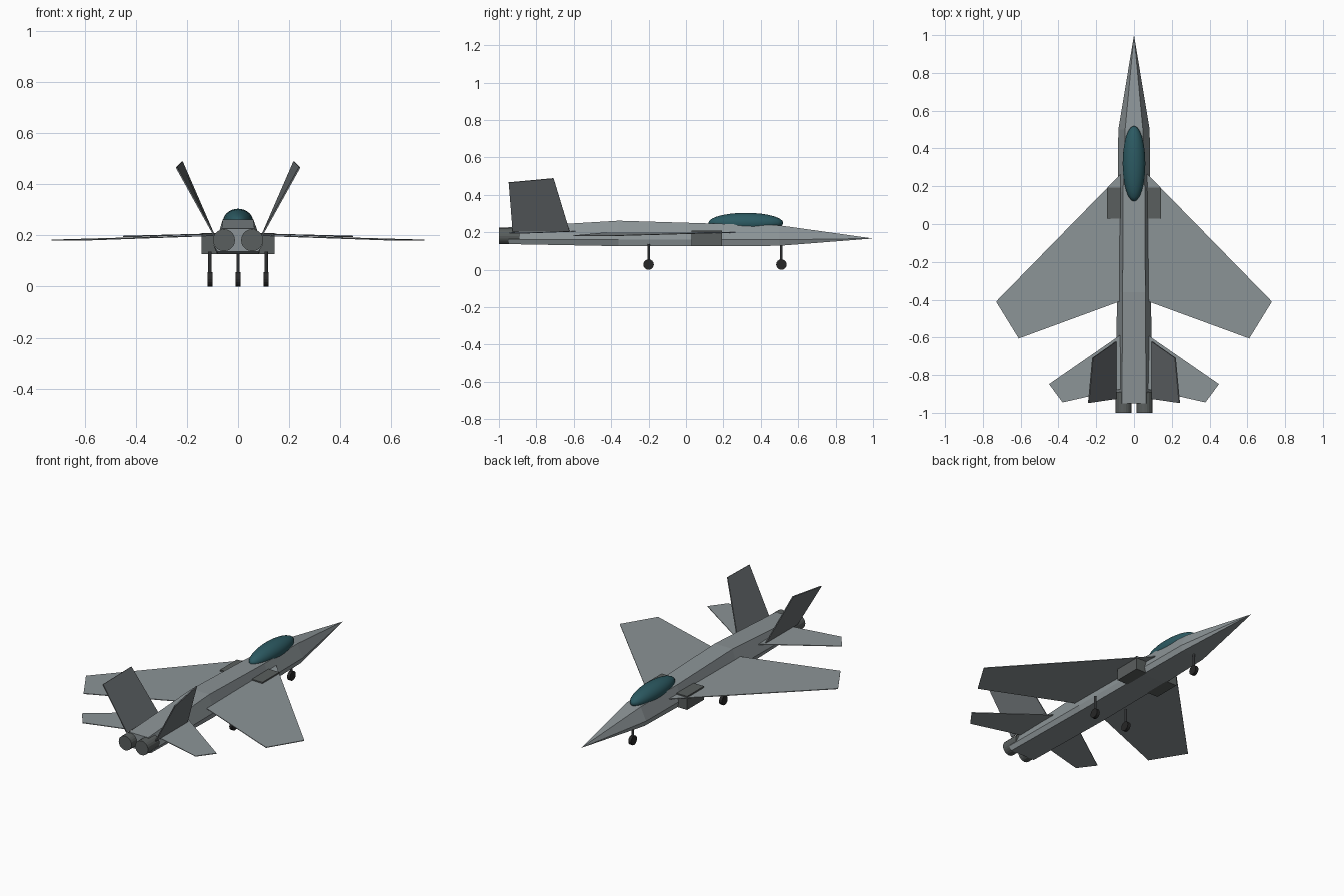
import bpy, bmesh, math
from mathutils import Matrix, Vector

if "Cube" in bpy.data.objects:
    bpy.data.objects.remove(bpy.data.objects["Cube"])


def material(name, rgb):
    m = bpy.data.materials.new(name)
    m.diffuse_color = (*rgb, 1)
    m.use_nodes = True
    m.node_tree.nodes["Principled BSDF"].inputs["Base Color"].default_value = m.diffuse_color
    return m


BODY = material("light grey", (0.262, 0.296, 0.308))
FIN = material("mid grey", (0.147, 0.162, 0.172))
DARK = material("dark grey", (0.102, 0.114, 0.112))
GLASS = material("teal glass", (0.025, 0.102, 0.122))
TYRE = material("tyre black", (0.02, 0.02, 0.02))
STRUT = material("strut grey", (0.09, 0.095, 0.1))


def finish(bm, name, mat):
    bmesh.ops.recalc_face_normals(bm, faces=bm.faces)
    me = bpy.data.meshes.new(name)
    bm.to_mesh(me)
    bm.free()
    me.materials.append(mat)
    ob = bpy.data.objects.new(name, me)
    bpy.context.collection.objects.link(ob)
    return ob


def panel(name, corners, thick, mat, side):
    """Thin flat surface through four corners, mirrored by side."""
    bm = bmesh.new()
    pts = [Vector((x * side, y, z)) for x, y, z in corners]
    n = (pts[2] - pts[0]).cross(pts[3] - pts[1]).normalized() * thick / 2
    a = [bm.verts.new(p + n) for p in pts]
    b = [bm.verts.new(p - n) for p in pts]
    bm.faces.new(a)
    bm.faces.new(b[::-1])
    for i in range(4):
        j = (i + 1) % 4
        bm.faces.new((a[i], b[i], b[j], a[j]))
    return finish(bm, name, mat)


def cylinder(name, centre, radius, depth, axis, mat, sides):
    bm = bmesh.new()
    rot = Vector((0, 0, 1)).rotation_difference(Vector(axis)).to_matrix().to_4x4()
    bmesh.ops.create_cone(bm, cap_ends=True, segments=sides, radius1=radius, radius2=radius,
                          depth=depth, matrix=Matrix.Translation(centre) @ rot)
    return finish(bm, name, mat)


def box(name, lo, hi, mat):
    bm = bmesh.new()
    lo, hi = Vector(lo), Vector(hi)
    bmesh.ops.create_cube(bm, size=1, matrix=Matrix.Translation((lo + hi) / 2)
                          @ Matrix.Diagonal((*(hi - lo), 1)))
    return finish(bm, name, mat)


# Fuselage: hexagonal sections (y, top half width, top z, side half width, side z, bottom half width, bottom z)
stations = [
    (0.50, 0.047, 0.237, 0.083, 0.160, 0.072, 0.128),
    (0.17, 0.058, 0.246, 0.086, 0.160, 0.078, 0.126),
    (-0.36, 0.060, 0.262, 0.090, 0.160, 0.082, 0.126),
    (-0.95, 0.064, 0.227, 0.096, 0.160, 0.080, 0.137),
]
bm = bmesh.new()
rings = []
for y, tw, tz, sw, sz, bw, bz in stations:
    ring = [(tw, tz), (sw, sz), (bw, bz), (-bw, bz), (-sw, sz), (-tw, tz)]
    rings.append([bm.verts.new((x, y, z)) for x, z in ring])
tip = bm.verts.new((0, 1, 0.167))
for i in range(6):
    j = (i + 1) % 6
    bm.faces.new((tip, rings[0][i], rings[0][j]))
    for r, s in zip(rings, rings[1:]):
        bm.faces.new((r[i], s[i], s[j], r[j]))
bm.faces.new(rings[-1])
finish(bm, "fuselage", BODY)

# Canopy
bm = bmesh.new()
bmesh.ops.create_uvsphere(bm, u_segments=24, v_segments=14, radius=1,
                          matrix=Matrix.Translation((0, 0.32, 0.25))
                          @ Matrix.Diagonal((0.06, 0.2, 0.054, 1)))
canopy = finish(bm, "canopy", GLASS)
canopy.data.shade_smooth()

# Mirrored parts
for label, s in (("left", -1), ("right", 1)):
    panel(label + "_wing", [(0.07, 0.265, 0.2), (0.73, -0.41, 0.181),
                            (0.61, -0.605, 0.181), (0.07, -0.407, 0.2)], 0.004, BODY, s)
    panel(label + "_tailplane", [(0.07, -0.585, 0.206), (0.45, -0.848, 0.196),
                                 (0.378, -0.945, 0.196), (0.07, -0.875, 0.206)], 0.004, BODY, s)
    panel(label + "_fin", [(0.096, -0.622, 0.205), (0.219, -0.708, 0.488),
                           (0.241, -0.948, 0.466), (0.096, -0.927, 0.205)], 0.006, FIN, s)
    x0, x1 = sorted((0.07 * s, 0.142 * s))
    box(label + "_intake", (x0, 0.03, 0.126), (x1, 0.192, 0.208), DARK)
    cylinder(label + "_nozzle", (0.055 * s, -0.945, 0.181), 0.043, 0.11, (0, 1, 0), DARK, 20)

# Landing gear
for label, x, y in (("nose", 0, 0.51), ("left", -0.11, -0.2), ("right", 0.11, -0.2)):
    cylinder(label + "_gear_strut", (x, y, 0.082), 0.007, 0.11, (0, 0, 1), STRUT, 10)
    cylinder(label + "_wheel", (x, y, 0.028), 0.028, 0.019, (1, 0, 0), TYRE, 16)
